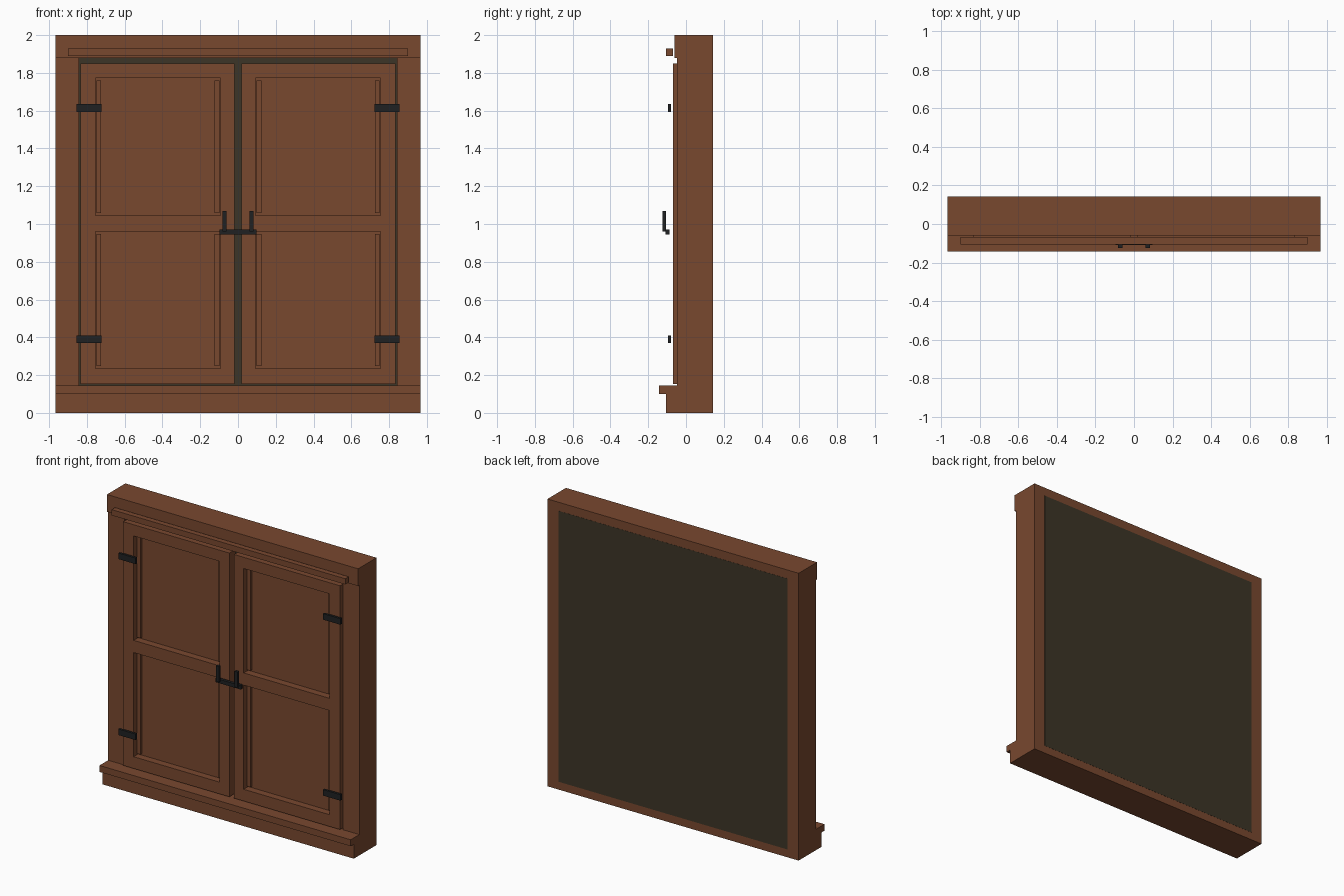
import bpy

default = bpy.data.objects.get("Cube")
if default:
    bpy.data.objects.remove(default, do_unlink=True)


def material(name, rgb):
    m = bpy.data.materials.new(name)
    m.use_nodes = True
    m.diffuse_color = (*rgb, 1)
    m.node_tree.nodes["Principled BSDF"].inputs["Base Color"].default_value = (*rgb, 1)
    return m


wood = material("brown_wood", (0.19, 0.065, 0.028))
dark = material("dark_olive_backing", (0.046, 0.036, 0.02))
iron = material("black_iron", (0.014, 0.015, 0.016))


def box(name, x, y, z, mat):
    """Box given by its (low, high) range on each axis."""
    bpy.ops.mesh.primitive_cube_add(size=1, location=[sum(r) / 2 for r in (x, y, z)])
    ob = bpy.context.object
    ob.name = name
    ob.scale = [abs(r[1] - r[0]) for r in (x, y, z)]
    bpy.ops.object.transform_apply(location=False, rotation=False, scale=True)
    ob.data.materials.append(mat)
    return ob


W, BACK = 0.967, 0.142

# Surround: header, thin drip bar, base and projecting sill
box("header", (-W, W), (-0.06, BACK), (1.88, 2), wood)
box("drip_bar", (-0.9, 0.9), (-0.105, -0.068), (1.89, 1.93), wood)
box("base", (-W, W), (-0.107, BACK), (0, 0.1), wood)
box("sill", (-W, W), (-0.142, BACK), (0.1, 0.145), wood)

# Backing board, a hair proud of the rear faces
box("backing_board", (-0.88, 0.88), (0.12, BACK + 0.001), (0.055, 1.94), dark)

# Shutter layout
OUT, IN = 0.835, 0.018          # outer and inner edges
OPEN_IN, OPEN_OUT = 0.0925, 0.755
LOW, HIGH = 0.153, 1.85
openings = {"lower": (0.235, 0.96), "upper": (1.045, 1.772)}
FACE = (-0.07, 0)

for side, s in (("left", 1), ("right", -1)):
    def span(a, b):
        return (min(s * a, s * b), max(s * a, s * b))

    box(side + "_post", span(0.842, W), (-0.047, BACK), (0.145, 1.88), wood)

    # Stiles and rails
    box(side + "_outer_stile", span(OPEN_OUT, OUT), FACE, (LOW, HIGH), wood)
    box(side + "_inner_stile", span(IN, OPEN_IN), FACE, (LOW, HIGH), wood)
    rails = {"bottom": (LOW, openings["lower"][0]),
             "middle": (openings["lower"][1], openings["upper"][0]),
             "top": (openings["upper"][1], HIGH)}
    for name, z in rails.items():
        box(f"{side}_{name}_rail", span(OPEN_IN, OPEN_OUT), FACE, z, wood)

    # Recessed panels with upright mouldings at both edges
    for name, z in openings.items():
        box(f"{side}_{name}_panel", span(OPEN_IN, OPEN_OUT), (-0.02, -0.004), z, wood)
        for edge, a in (("inner", OPEN_IN + 0.006), ("outer", OPEN_OUT - 0.031)):
            box(f"{side}_{name}_{edge}_moulding", span(a, a + 0.025), (-0.04, -0.02),
                (z[0] + 0.012, z[1] - 0.012), wood)

    # Hinges and latch upright
    for name, z in (("lower", 0.39), ("upper", 1.615)):
        box(f"{side}_{name}_hinge", span(0.722, 0.855), (-0.095, -0.079),
            (z - 0.021, z + 0.021), iron)
    box(side + "_latch_upright", span(0.06, 0.083), (-0.125, -0.105), (0.96, 1.07), iron)

box("latch_bar", (-0.097, 0.097), (-0.108, -0.087), (0.945, 0.972), iron)
